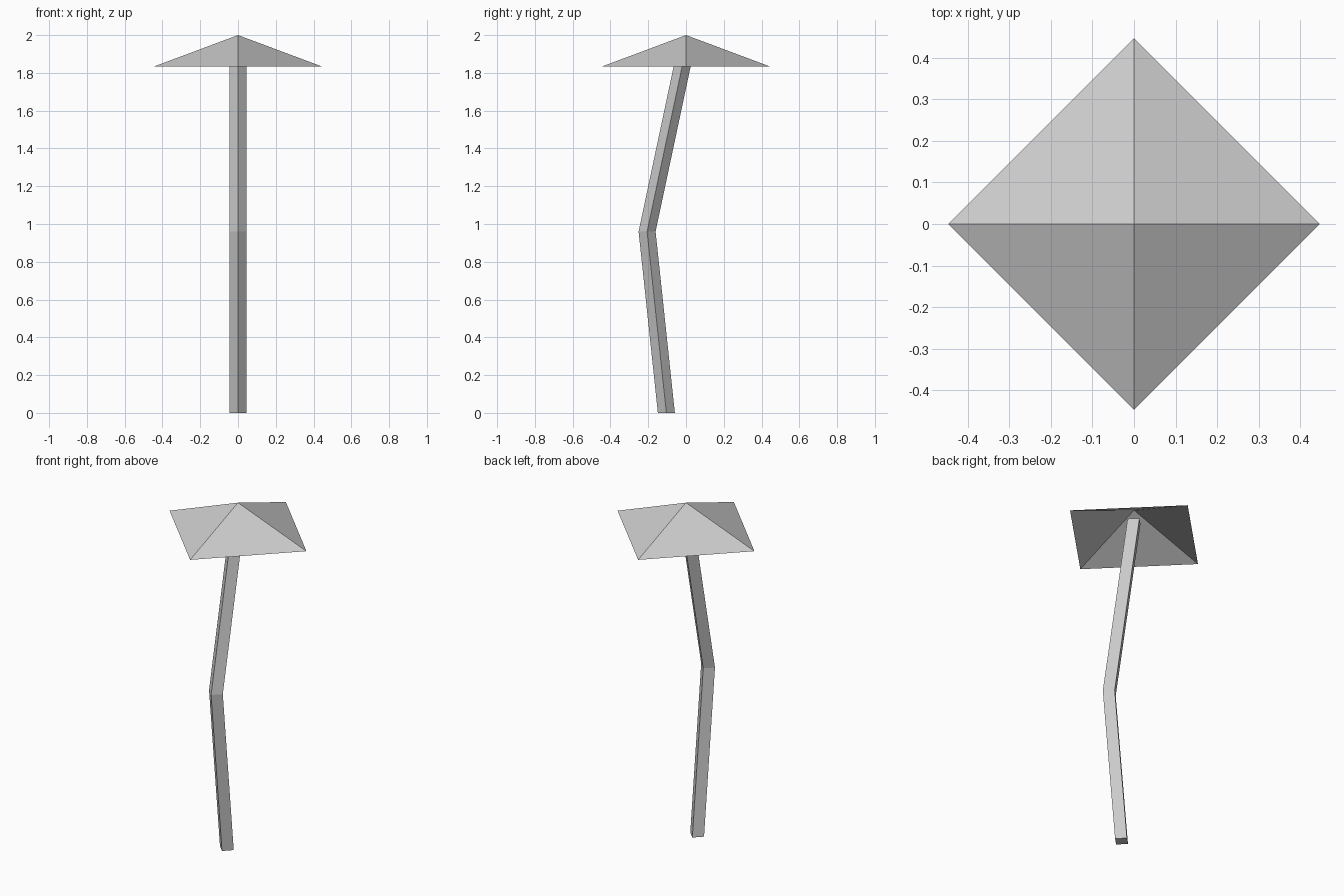
import bpy
import bmesh

cube = bpy.data.objects.get("Cube")
if cube:
    bpy.data.objects.remove(cube, do_unlink=True)

grey = bpy.data.materials.new("light_grey")
grey.use_nodes = True
colour = (0.6, 0.6, 0.6, 1.0)
grey.diffuse_color = colour
grey.node_tree.nodes["Principled BSDF"].inputs["Base Color"].default_value = colour


def finish(bm, name):
    bmesh.ops.recalc_face_normals(bm, faces=bm.faces)
    mesh = bpy.data.meshes.new(name)
    bm.to_mesh(mesh)
    bm.free()
    mesh.materials.append(grey)
    obj = bpy.data.objects.new(name, mesh)
    bpy.context.collection.objects.link(obj)


def diamond(bm, radius, y, z):
    corners = ((1, 0), (0, 1), (-1, 0), (0, -1))
    return [bm.verts.new((radius * a, y + radius * b, z)) for a, b in corners]


def join(bm, lower, upper):
    for i in range(4):
        j = (i + 1) % 4
        bm.faces.new((lower[i], lower[j], upper[j], upper[i]))


# Bent four-sided stem with closed ends
bm = bmesh.new()
path = ((-0.104, 0), (-0.206, 0.96), (0, 1.93))
rings = [diamond(bm, 0.045, y, z) for y, z in path]
for lower, upper in zip(rings, rings[1:]):
    join(bm, lower, upper)
bm.faces.new(rings[0])
bm.faces.new(rings[-1])
finish(bm, "stem")

# Hollow pyramid cap, open underneath
bm = bmesh.new()
rim = diamond(bm, 0.447, 0, 1.833)
tip = bm.verts.new((0, 0, 2))
for i in range(4):
    bm.faces.new((rim[i], rim[(i + 1) % 4], tip))
finish(bm, "cap")
